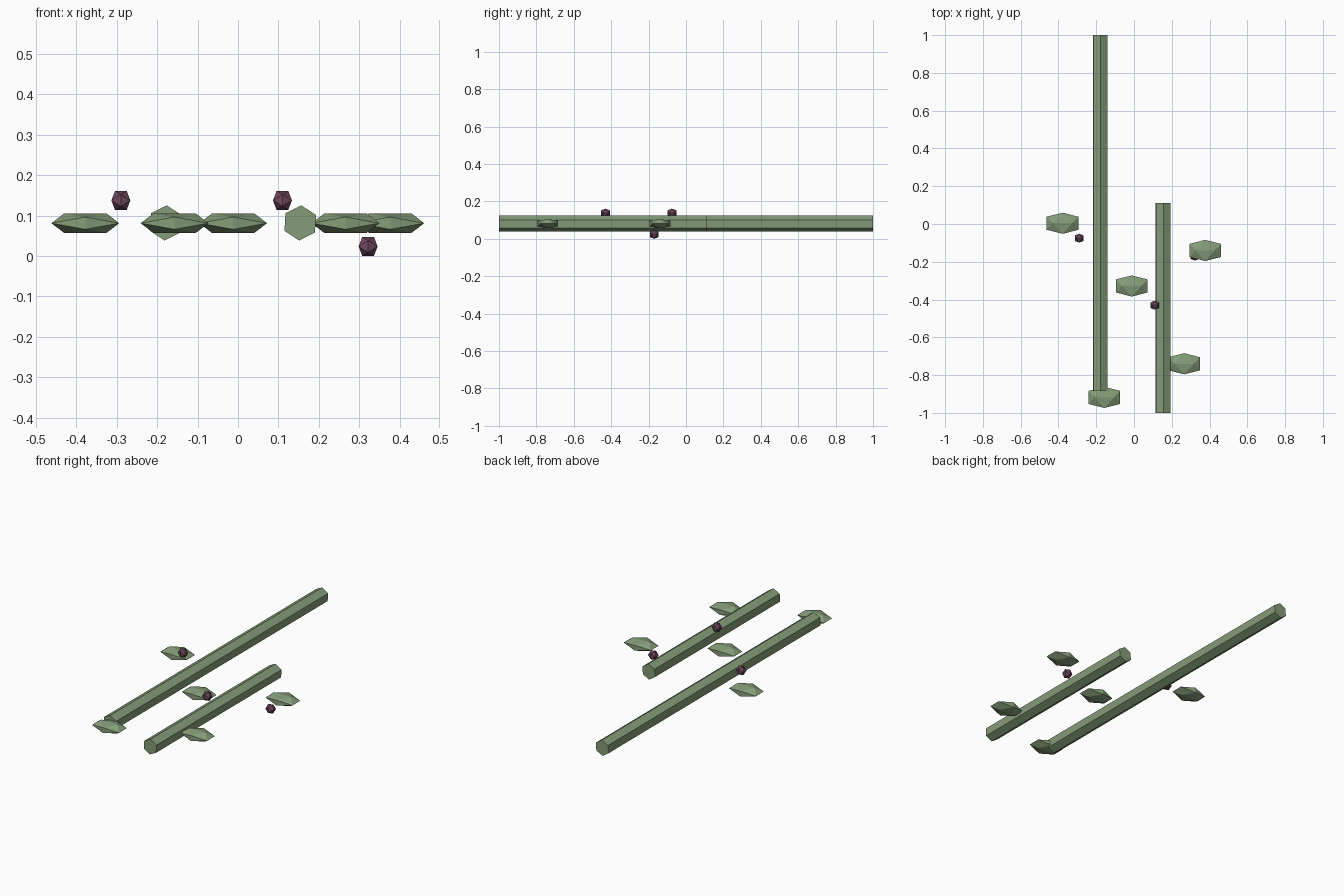
import bpy, bmesh, math
from mathutils import Matrix, Vector

cube = bpy.data.objects.get("Cube")
if cube:
    bpy.data.objects.remove(cube, do_unlink=True)

PHI = (1 + math.sqrt(5)) / 2


def material(name, r, g, b):
    mat = bpy.data.materials.new(name)
    mat.use_nodes = True
    mat.diffuse_color = (r, g, b, 1)
    mat.node_tree.nodes["Principled BSDF"].inputs["Base Color"].default_value = (r, g, b, 1)
    return mat


def finish(bm, name, mat):
    bmesh.ops.recalc_face_normals(bm, faces=bm.faces)
    mesh = bpy.data.meshes.new(name)
    bm.to_mesh(mesh)
    bm.free()
    mesh.materials.append(mat)
    obj = bpy.data.objects.new(name, mesh)
    bpy.context.collection.objects.link(obj)
    return obj


def stem(name, x, y_front, y_back):
    """Six-sided rod along y, with a ridge near the top."""
    bm = bmesh.new()
    bmesh.ops.create_cone(bm, cap_ends=True, segments=6, radius1=0.0437,
                          radius2=0.0437, depth=y_back - y_front)
    turn = Matrix.Rotation(math.radians(3.3), 4, 'Y') @ Matrix.Rotation(math.pi / 2, 4, 'X')
    # put a corner of the hexagon at the top before the slight roll
    top = max(v.co.y for v in bm.verts)
    if top < 0.043:
        turn = turn @ Matrix.Rotation(math.pi / 6, 4, 'Z')
    bmesh.ops.transform(bm, matrix=turn, verts=bm.verts)
    obj = finish(bm, name, green)
    obj.location = (x, (y_front + y_back) / 2, 0.0817)


def faceted_ball(name, location, half_size, mat):
    """Twenty-sided solid with its edges square to the axes, scaled to half_size."""
    bm = bmesh.new()
    for a in (-1, 1):
        for b in (-1 / PHI, 1 / PHI):
            for corner in ((b, 0, a), (a, b, 0), (0, a, b)):
                bm.verts.new(Vector(corner) * Vector((1, 1, 1)).x)
    bmesh.ops.convex_hull(bm, input=bm.verts)
    bmesh.ops.scale(bm, vec=half_size, verts=bm.verts)
    finish(bm, name, mat).location = location


green = material("leaf green", 0.235, 0.335, 0.19)
plum = material("berry plum", 0.16, 0.065, 0.11)

# Stems
stem("long_stem", -0.179, -0.883, 1.0)
stem("short_stem", 0.154, -1.0, 0.111)

# Leaves
for i, (x, y) in enumerate([(-0.378, 0.004), (-0.012, -0.328), (-0.157, -0.918),
                            (0.266, -0.74), (0.377, -0.14)], 1):
    faceted_ball(f"leaf_{i}", (x, y, 0.081), (0.084, 0.056, 0.0245), green)

# Berries
for i, spot in enumerate([(-0.29, -0.075, 0.1375), (0.11, -0.43, 0.1375),
                          (0.322, -0.17, 0.0235)], 1):
    faceted_ball(f"berry_{i}", spot, (0.0235, 0.0235, 0.0235), plum)
